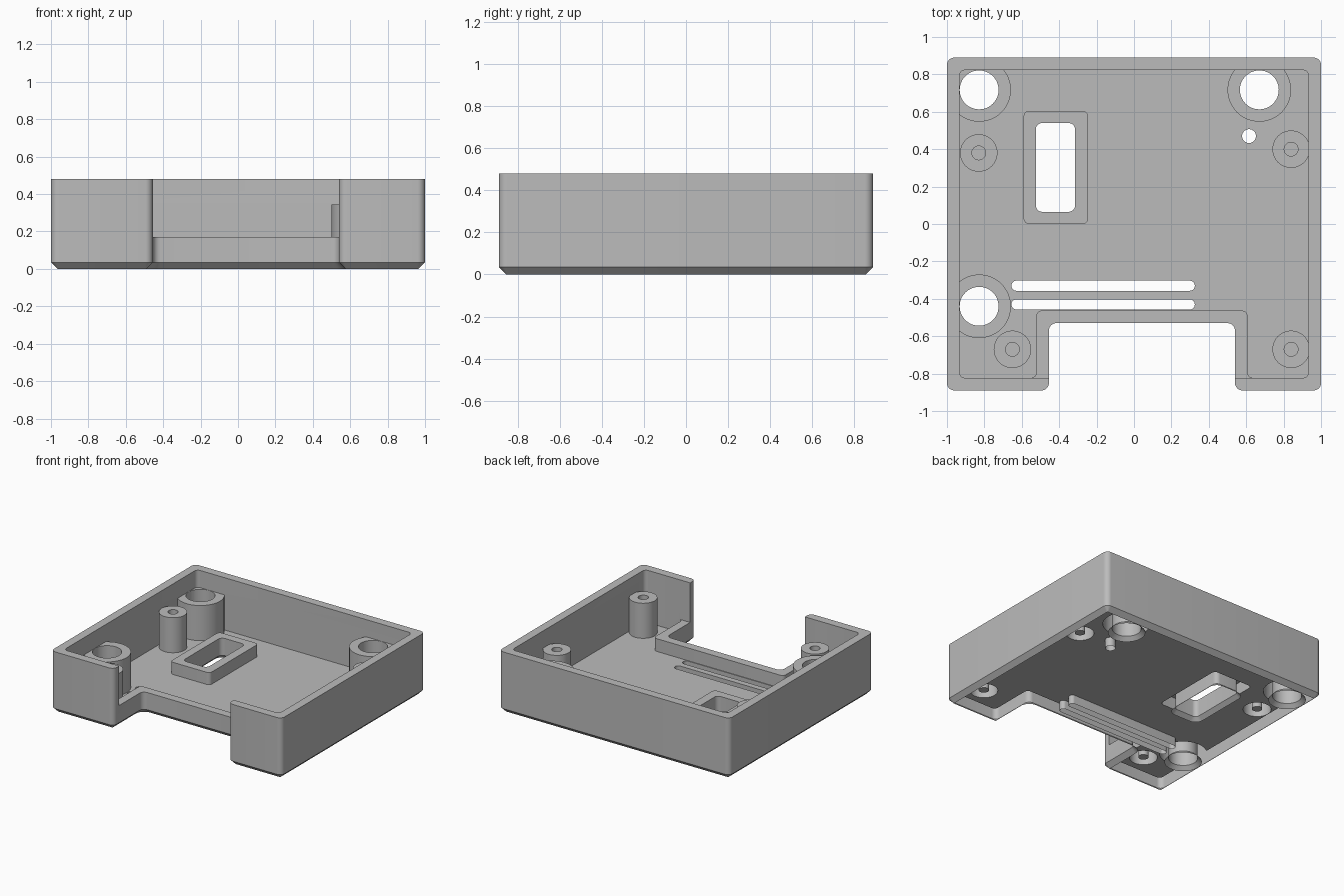
import bpy, bmesh
from math import sin, cos, pi
from mathutils import Vector

default = bpy.data.objects.get("Cube")
if default:
    bpy.data.objects.remove(default, do_unlink=True)

HEIGHT, FLOOR, LIP, BOSS_TOP = 0.48, 0.07, 0.17, 0.345
WALL, CHAMFER, ABOVE = 0.067, 0.035, 1.0


def rounded(corners, r, steps=8):
    """Outline of a right-angled polygon with rounded corners, as a function of inset."""
    pts = [Vector(c) for c in corners]

    def ring(inset):
        out = []
        for i, p in enumerate(pts):
            a, b = pts[i - 1], pts[(i + 1) % len(pts)]
            u, v = (a - p).normalized(), (b - p).normalized()
            side = 1 if (p - a).cross(b - p) > 0 else -1
            centre = p + (u + v) * r
            for k in range(steps + 1):
                t = k / steps * pi / 2
                out.append(centre - (v * cos(t) + u * sin(t)) * (r - side * inset))
        return out
    return ring


def rect(x0, x1, y0, y1, r):
    return rounded([(x0, y0), (x1, y0), (x1, y1), (x0, y1)], r)


def circle(x, y, r, n=48):
    return lambda inset: [Vector((x + (r - inset) * cos(2 * pi * k / n),
                                  y + (r - inset) * sin(2 * pi * k / n))) for k in range(n)]


def loft(name, ring, levels):
    """Closed solid through the outline at each (height, inset) level."""
    bm = bmesh.new()
    rows = [[bm.verts.new((p.x, p.y, z)) for p in ring(d)] for z, d in levels]
    n = len(rows[0])
    bm.faces.new(rows[0][::-1])
    bm.faces.new(rows[-1])
    for low, high in zip(rows, rows[1:]):
        for i in range(n):
            j = (i + 1) % n
            bm.faces.new((low[i], low[j], high[j], high[i]))
    mesh = bpy.data.meshes.new(name)
    bm.to_mesh(mesh)
    bm.free()
    obj = bpy.data.objects.new(name, mesh)
    bpy.context.scene.collection.objects.link(obj)
    return obj


def prism(name, ring, z0, z1):
    return loft(name, ring, [(z0, 0), (z1, 0)])


def cut(target, cutter):
    """Subtract the cutter and throw it away."""
    cutter.hide_render = True
    mod = target.modifiers.new("cut", 'BOOLEAN')
    mod.operation, mod.solver, mod.object = 'DIFFERENCE', 'EXACT', cutter
    deps = bpy.context.evaluated_depsgraph_get()
    mesh = bpy.data.meshes.new_from_object(target.evaluated_get(deps))
    target.modifiers.clear()
    target.data = mesh
    bpy.data.objects.remove(cutter, do_unlink=True)


def tray_corners(d):
    """Square plan with a notch in the front, stepped in by d."""
    x, y, left, right, back = 1 - d, 0.89 - d, -0.455 - d, 0.54 + d, -0.53 + d
    return [(-x, -y), (left, -y), (left, back), (right, back),
            (right, -y), (x, -y), (x, y), (-x, y)]


big_bosses = [(-0.828, 0.717), (0.67, 0.717), (-0.828, -0.44)]
small_bosses = [(-0.83, 0.38), (0.84, 0.40), (-0.65, -0.67), (0.84, -0.67)]

# Outer body with chamfered bottom edge
tray = loft("case_tray", rounded(tray_corners(0), 0.04),
            [(0, CHAMFER), (CHAMFER, 0), (HEIGHT, 0)])

# Cavity, leaving the bosses and the window frame standing
cavity = prism("cavity", rounded(tray_corners(WALL), 0.03), FLOOR, ABOVE)
for x, y in big_bosses:
    cut(cavity, prism("boss", circle(x, y, 0.17), 0, BOSS_TOP))
for x, y in small_bosses:
    cut(cavity, prism("boss", circle(x, y, 0.10), 0, BOSS_TOP))
cut(cavity, prism("frame", rect(-0.59, -0.245, 0, 0.605, 0.03), 0, LIP - 0.005))
cut(tray, cavity)

# Low lip around the notch
lip_front = -0.89 + WALL
cut(tray, prism("lip_cut", rounded([(-0.548, lip_front), (0.64, lip_front),
                                    (0.64, -0.4), (-0.548, -0.4)], 0.001, 1), LIP, ABOVE))

# Flared through holes: large bosses and window
flare = 0.03
flared = [(-0.01, -flare - 0.01), (flare, 0), (ABOVE, 0)]
for x, y in big_bosses:
    cut(tray, loft("hole", circle(x, y, 0.104), flared))
cut(tray, loft("window", rect(-0.525, -0.315, 0.065, 0.54, 0.035), flared))

# Straight holes: slots, pin hole, blind screw holes
for y in (-0.357, -0.457):
    cut(tray, prism("slot", rect(-0.655, 0.325, y, y + 0.054, 0.026), -0.1, ABOVE))
cut(tray, prism("pin_hole", circle(0.615, 0.47, 0.037, 32), -0.1, ABOVE))
for x, y in small_bosses:
    cut(tray, prism("screw_hole", circle(x, y, 0.037, 32), FLOOR + 0.005, ABOVE))

# The shell is open underneath
bm = bmesh.new()
bm.from_mesh(tray.data)
under = [f for f in bm.faces if all(abs(v.co.z) < 1e-4 for v in f.verts)]
bmesh.ops.delete(bm, geom=under, context='FACES')
bm.to_mesh(tray.data)
bm.free()

# Colour and shading
grey = bpy.data.materials.new("plain_grey")
grey.use_nodes = True
colour = (0.5, 0.5, 0.5, 1)
grey.diffuse_color = colour
grey.node_tree.nodes["Principled BSDF"].inputs["Base Color"].default_value = colour
tray.data.materials.clear()
tray.data.materials.append(grey)
for face in tray.data.polygons:
    face.material_index = 0
bpy.ops.object.select_all(action='DESELECT')
tray.select_set(True)
bpy.context.view_layer.objects.active = tray
bpy.ops.object.shade_smooth_by_angle(angle=pi / 6)
